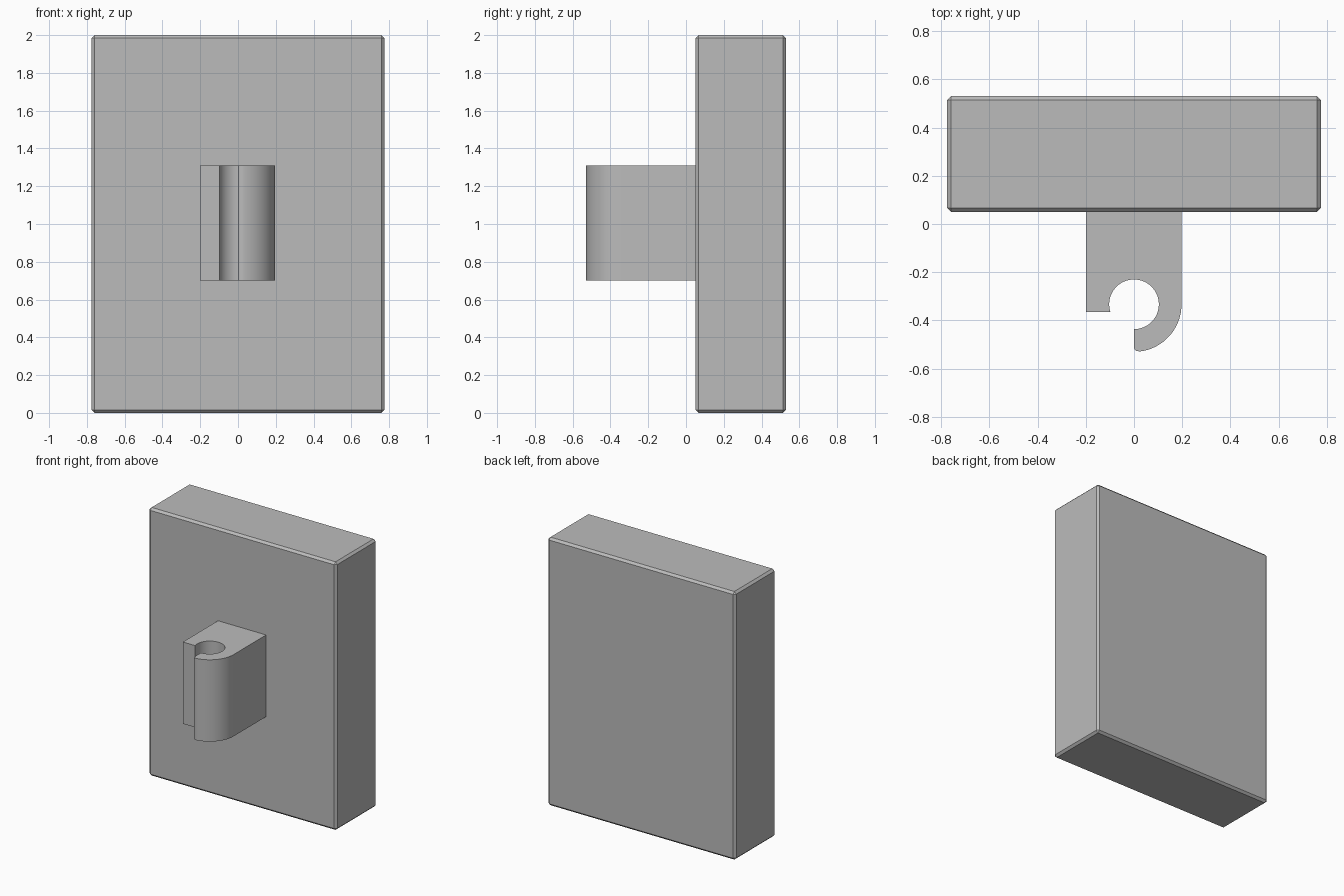
import bpy, bmesh
from math import sin, cos, radians

cube = bpy.data.objects.get("Cube")
if cube:
    bpy.data.objects.remove(cube, do_unlink=True)

grey = bpy.data.materials.new("plain grey")
grey.use_nodes = True
colour = (0.5, 0.5, 0.5, 1)
grey.diffuse_color = colour
grey.node_tree.nodes["Principled BSDF"].inputs["Base Color"].default_value = colour


def add_prism(name, profile, bottom, top):
    """Extrude a closed xy profile upwards."""
    bm = bmesh.new()
    face = bm.faces.new([bm.verts.new((x, y, bottom)) for x, y in profile])
    result = bmesh.ops.extrude_face_region(bm, geom=[face])
    verts = [v for v in result["geom"] if isinstance(v, bmesh.types.BMVert)]
    bmesh.ops.translate(bm, verts=verts, vec=(0, 0, top - bottom))
    bmesh.ops.recalc_face_normals(bm, faces=bm.faces)
    mesh = bpy.data.meshes.new(name)
    bm.to_mesh(mesh)
    bm.free()
    mesh.materials.append(grey)
    obj = bpy.data.objects.new(name, mesh)
    bpy.context.collection.objects.link(obj)
    return obj


def arc(cx, cy, radius, start, end, steps):
    angles = [radians(start + (end - start) * i / steps) for i in range(steps + 1)]
    return [(cx + radius * cos(a), cy + radius * sin(a)) for a in angles]


# Thick back panel with chamfered edges
panel = add_prism("panel", [(-0.775, 0.05), (0.775, 0.05), (0.775, 0.53), (-0.775, 0.53)], 0, 2)
chamfer = panel.modifiers.new("chamfer", "BEVEL")
chamfer.width = 0.016
chamfer.segments = 1

# Hooked clip: block with a round hole open at the front left
centre_y = -0.333
profile = [(-0.2, 0.05), (-0.2, -0.365)]
profile += arc(0, centre_y, 0.103, 198, -90, 56)        # hole wall
profile += arc(0.015, -0.512, 0.015, 180, 265, 5)       # rounded lip
profile += arc(0, centre_y, 0.197, -83, 0, 24)          # outer curve
profile += [(0.197, 0.05)]
clip = add_prism("clip", profile, 0.7, 1.31)

bpy.ops.object.select_all(action="DESELECT")
clip.select_set(True)
bpy.context.view_layer.objects.active = clip
bpy.ops.object.shade_smooth_by_angle(angle=radians(30))
